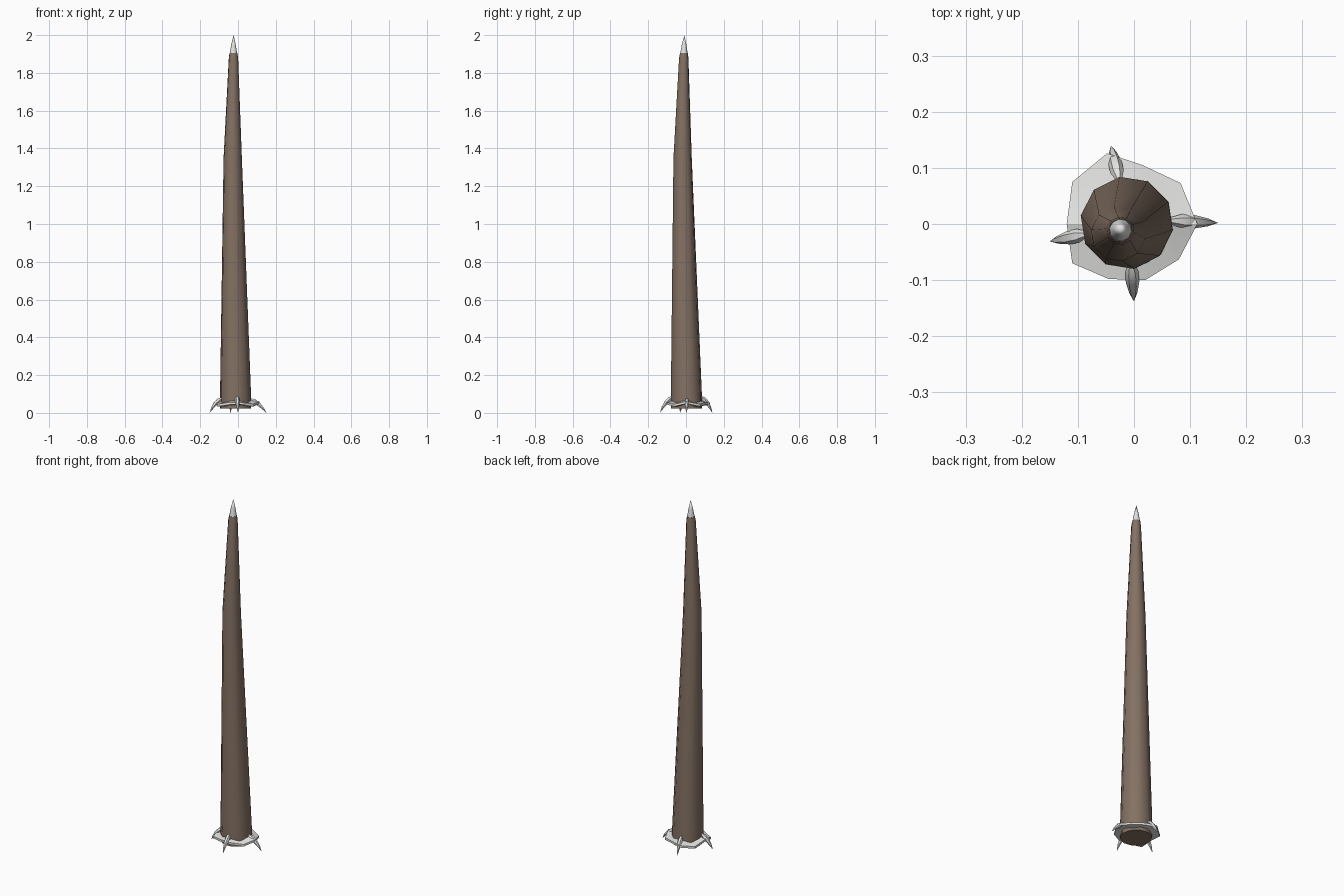
import bpy, bmesh, math
from mathutils import Vector

cube = bpy.data.objects.get("Cube")
if cube:
    bpy.data.objects.remove(cube, do_unlink=True)


def material(name, rgb):
    m = bpy.data.materials.new(name)
    m.use_nodes = True
    m.diffuse_color = (*rgb, 1)
    m.node_tree.nodes["Principled BSDF"].inputs["Base Color"].default_value = (*rgb, 1)
    return m


wood = material("weathered_brown", (0.23, 0.165, 0.125))
bone = material("pale_bone", (0.76, 0.76, 0.75))


def loft(name, loops, mat, closed=False, angle=40):
    """Skin a list of equal-length point loops; cap the ends unless closed."""
    bm = bmesh.new()
    rows = [[bm.verts.new(p) for p in loop] for loop in loops]
    n = len(rows[0])
    pairs = list(zip(rows, rows[1:])) + ([(rows[-1], rows[0])] if closed else [])
    for a, b in pairs:
        for i in range(n):
            j = (i + 1) % n
            bm.faces.new((a[i], a[j], b[j], b[i]))
    if not closed:
        bm.faces.new(rows[0])
        bm.faces.new(rows[-1])
    bmesh.ops.remove_doubles(bm, verts=bm.verts, dist=0.0002)
    bmesh.ops.recalc_face_normals(bm, faces=bm.faces)
    mesh = bpy.data.meshes.new(name)
    bm.to_mesh(mesh)
    bm.free()
    mesh.materials.append(mat)
    obj = bpy.data.objects.new(name, mesh)
    bpy.context.collection.objects.link(obj)
    bpy.context.view_layer.objects.active = obj
    bpy.ops.object.select_all(action="DESELECT")
    obj.select_set(True)
    bpy.ops.object.shade_smooth_by_angle(angle=math.radians(angle))
    return obj


def circle(x, y, z, r, n=10, turn=27):
    angles = [math.radians(turn) + math.tau * i / n for i in range(n)]
    return [(x + r * math.cos(a), y + r * math.sin(a), z) for a in angles]


# Leaning tapered shaft
loft("shaft", [circle(-0.012, 0.002, 0.022, 0.083),
               circle(-0.013, 0.002, 0.1, 0.083),
               circle(-0.028, -0.018, 1.35, 0.049),
               circle(-0.024, -0.012, 1.88, 0.025),
               circle(-0.024, -0.011, 1.905, 0.021)], wood)

# Pointed cap
loft("tip", [circle(-0.024, -0.011, 1.9, 0.0205),
             circle(-0.024, -0.01, 1.95, 0.012),
             circle(-0.023, -0.009, 2.0, 0.00005)], bone)

# Uneven collar: outer outline with a wavy height
outline = [(0.113, 0), (0.083, 0.073), (0.015, 0.105), (-0.048, 0.126), (-0.11, 0.075),
           (-0.12, 0), (-0.11, -0.07), (-0.045, -0.098), (0.02, -0.1), (0.08, -0.063)]
sections = []
for i, (x, y) in enumerate(outline):
    z = 0.048 + 0.008 * math.cos(math.tau * i * 0.4)
    inner = Vector((x + 0.012, y, 0)).normalized() * 0.074 + Vector((-0.012, 0, 0))
    sections.append([(x, y, z - 0.007), (x, y, z + 0.005),
                     (inner.x, inner.y, z + 0.014), (inner.x, inner.y, z - 0.008)])
loft("collar", sections, bone, closed=True, angle=30)


def claw(name, root, point, top):
    """Curved tapering claw from the shaft down to the ground."""
    a, c = Vector((*root, top)), Vector((*point, 0.0))
    b = a.lerp(c, 0.6)
    b.z = top * 0.72
    side = Vector((a.y - c.y, c.x - a.x, 0)).normalized()
    loops = []
    for t, r in ((0, 0.006), (0.2, 0.0125), (0.45, 0.012), (0.75, 0.007), (1, 0.00005)):
        p = a * (1 - t) ** 2 + b * 2 * t * (1 - t) + c * t * t
        d = ((b - a) * (1 - t) + (c - b) * t).normalized()
        up = d.cross(side)
        loops.append([p + r * (side * math.cos(k * math.tau / 6) + up * math.sin(k * math.tau / 6))
                      for k in range(6)])
    loft(name, loops, bone)


claw("left_claw", (0.065, 0.006), (0.15, 0.002), 0.072)
claw("right_claw", (-0.085, -0.018), (-0.15, -0.031), 0.078)
claw("front_claw", (-0.005, -0.07), (0, -0.138), 0.085)
claw("back_claw", (-0.027, 0.08), (-0.041, 0.14), 0.085)
